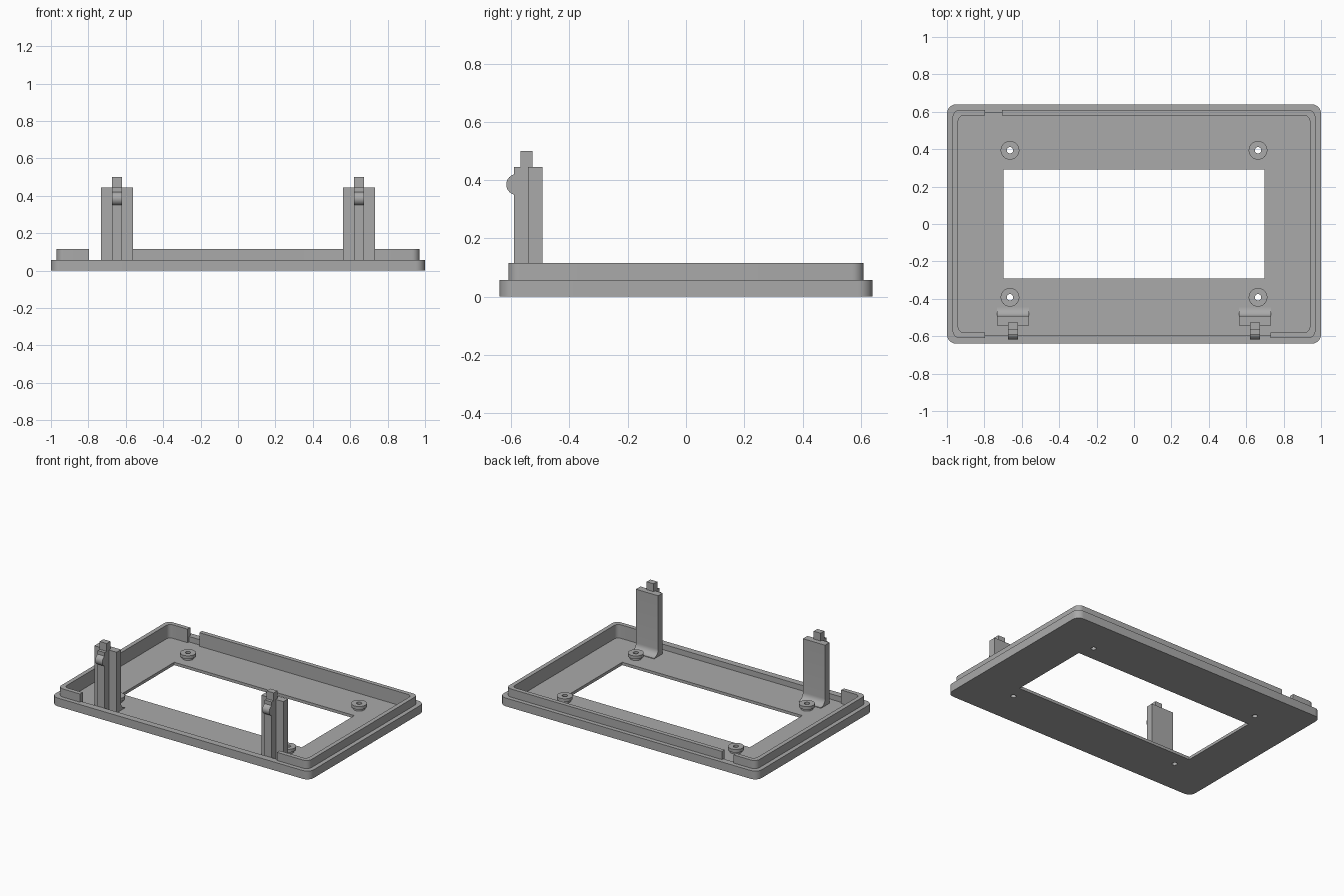
import bpy, bmesh
from math import cos, sin, pi

cube = bpy.data.objects.get("Cube")
if cube:
    bpy.data.objects.remove(cube, do_unlink=True)

grey = bpy.data.materials.new("plain_grey")
grey.use_nodes = True
colour = (0.4, 0.4, 0.4, 1)
grey.diffuse_color = colour
grey.node_tree.nodes["Principled BSDF"].inputs["Base Color"].default_value = colour

FLOOR, RIM, LIP = 0.02, 0.058, 0.115


def prism(name, outline, low, high, axis="z"):
    """Extrude a 2D outline along z, or a (y, z) outline along x."""
    bm = bmesh.new()
    place = (lambda a, b: (a, b, low)) if axis == "z" else (lambda a, b: (low, a, b))
    face = bm.faces.new([bm.verts.new(place(a, b)) for a, b in outline])
    top = bmesh.ops.extrude_face_region(bm, geom=[face])["geom"]
    move = (0, 0, high - low) if axis == "z" else (high - low, 0, 0)
    bmesh.ops.translate(bm, vec=move, verts=[g for g in top if isinstance(g, bmesh.types.BMVert)])
    bmesh.ops.recalc_face_normals(bm, faces=bm.faces)
    mesh = bpy.data.meshes.new(name)
    bm.to_mesh(mesh)
    bm.free()
    mesh.materials.append(grey)
    obj = bpy.data.objects.new(name, mesh)
    bpy.context.collection.objects.link(obj)
    return obj


def arc(cx, cy, r, start, end, steps):
    angles = [start + (end - start) * i / steps for i in range(steps + 1)]
    return [(cx + r * cos(a), cy + r * sin(a)) for a in angles]


def circle(cx, cy, r):
    return arc(cx, cy, r, 0, 2 * pi, 32)[:-1]


def rounded(hx, hy, r):
    pts = []
    for i, (sx, sy) in enumerate([(1, 1), (-1, 1), (-1, -1), (1, -1)]):
        pts += arc(sx * (hx - r), sy * (hy - r), r, i * pi / 2, (i + 1) * pi / 2, 8)
    return pts


def rect(x0, x1, y0, y1):
    return [(x0, y0), (x1, y0), (x1, y1), (x0, y1)]


def activate(obj):
    bpy.ops.object.select_all(action="DESELECT")
    obj.select_set(True)
    bpy.context.view_layer.objects.active = obj


def cut(obj, outline, low, high):
    cutter = prism("cutter", outline, low, high)
    mod = obj.modifiers.new("cut", "BOOLEAN")
    mod.operation, mod.solver, mod.object = "DIFFERENCE", "EXACT", cutter
    activate(obj)
    bpy.ops.object.modifier_apply(modifier=mod.name)
    bpy.data.objects.remove(cutter, do_unlink=True)


def smooth(obj):
    activate(obj)
    bpy.ops.object.shade_smooth_by_angle(angle=pi / 6)


posts = [(x, y) for x in (-0.663, 0.663) for y in (-0.392, 0.394)]

# Shallow tray with a display window and screw holes
tray = prism("bezel_tray", rounded(1, 0.64, 0.05), 0, RIM)
cut(tray, rounded(0.955, 0.595, 0.035), FLOOR, 1)
cut(tray, rect(-0.698, 0.698, -0.291, 0.291), -1, 1)
for x, y in posts:
    cut(tray, circle(x, y, 0.017), -1, 1)
smooth(tray)

# Raised lip with a long front gap and a small back notch
lip = prism("raised_lip", rounded(0.97, 0.61, 0.04), FLOOR - 0.005, LIP)
cut(lip, rounded(0.94, 0.58, 0.03), -1, 1)
cut(lip, rect(-0.797, 0.73, -0.7, -0.5), -1, 1)
cut(lip, rect(-0.797, -0.706, 0.5, 0.7), -1, 1)
smooth(lip)

# Screw posts, each a narrow neck under a wider collar
for x, y in posts:
    for part, r, low, high in (("neck", 0.038, FLOOR - 0.005, 0.04), ("collar", 0.05, 0.036, 0.058)):
        post = prism("screw_post_" + part, circle(x, y, r), low, high)
        cut(post, circle(x, y, 0.017), -1, 1)
        smooth(post)

# Snap towers with a flared foot, front rib, round catch and top peg
for side, x in (("right", -0.647), ("left", 0.647)):
    foot = arc(-0.447, FLOOR + 0.05, 0.046, 1.5 * pi, pi, 8)
    back = [(-0.543, FLOOR - 0.005), (-0.447, FLOOR - 0.005)]
    profile = back + foot + [(-0.493, 0.445), (-0.543, 0.445)]
    smooth(prism(side + "_tower", profile, x - 0.086, x + 0.086, "x"))
    low, high = x - 0.027, x + 0.027
    prism(side + "_tower_rib", rect(-0.59, -0.54, FLOOR - 0.005, 0.445), low, high, "x")
    smooth(prism(side + "_catch", circle(-0.581, 0.385, 0.036), low, high, "x"))
    prism(side + "_peg", rect(-0.568, -0.527, 0.44, 0.5), low, high, "x")
